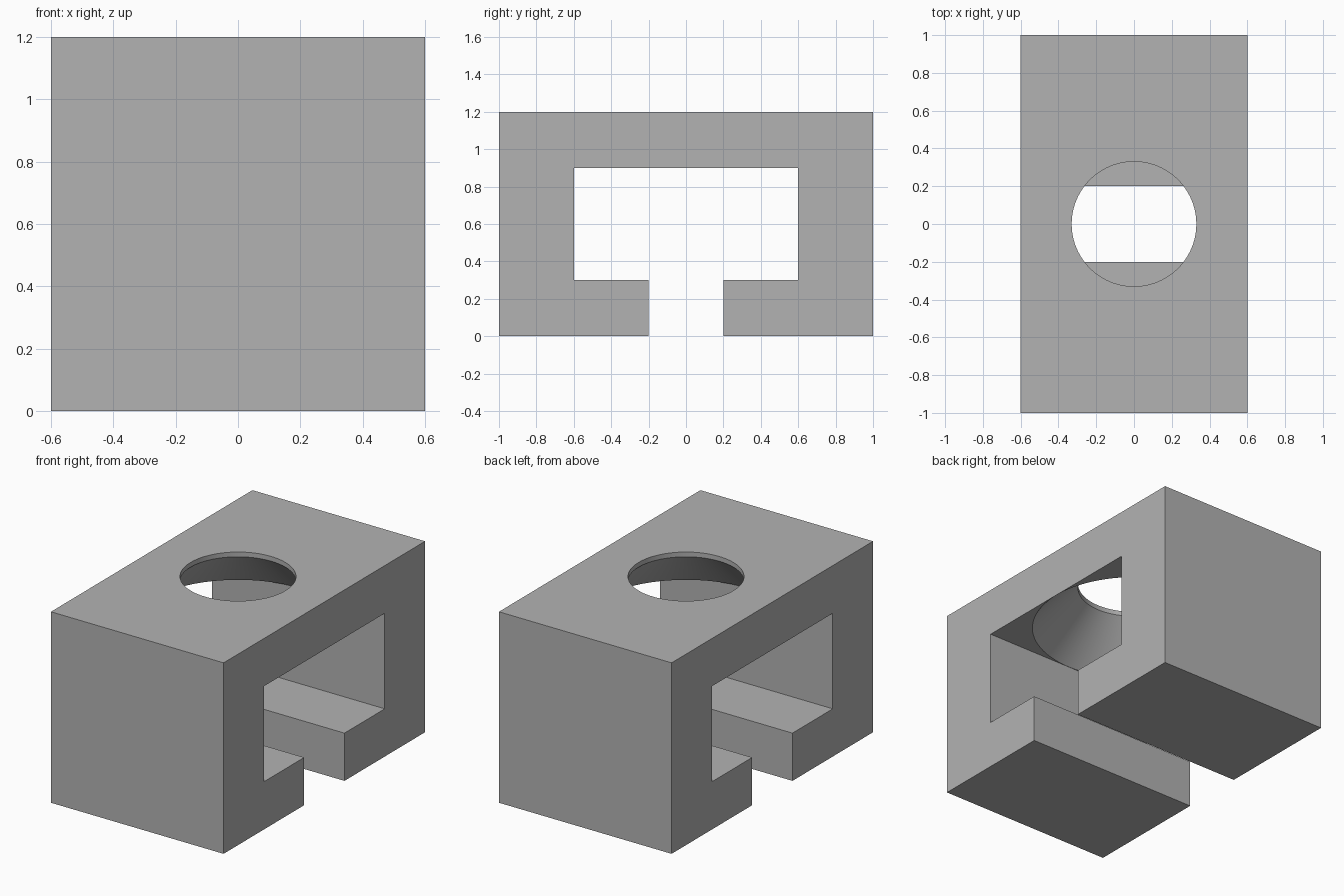
import bpy
import bmesh
import math
from mathutils import Vector, Matrix

cube = bpy.data.objects.get("Cube")
if cube:
    bpy.data.objects.remove(cube, do_unlink=True)

grey = bpy.data.materials.new("Plain grey")
grey.use_nodes = True
colour = (0.45, 0.45, 0.45, 1)
grey.diffuse_color = colour
grey.node_tree.nodes["Principled BSDF"].inputs["Base Color"].default_value = colour


def finish(name, bm):
    bmesh.ops.recalc_face_normals(bm, faces=bm.faces)
    mesh = bpy.data.meshes.new(name)
    bm.to_mesh(mesh)
    bm.free()
    mesh.materials.append(grey)
    obj = bpy.data.objects.new(name, mesh)
    bpy.context.collection.objects.link(obj)
    return obj


# Slotted rail body: mirrored half profile (y, z), extruded across x
half = [(0.2, 0), (1, 0), (1, 1.2)]
inner = [(0.6, 0.9), (0.6, 0.3), (0.2, 0.3)]
outline = half + [(-y, z) for y, z in reversed(half)]
outline += [(-y, z) for y, z in reversed(inner)] + inner
bm = bmesh.new()
face = bm.faces.new([bm.verts.new((-0.6, y, z)) for y, z in outline])
extruded = bmesh.ops.extrude_face_region(bm, geom=[face])["geom"]
bmesh.ops.translate(bm, vec=(1.2, 0, 0),
                    verts=[v for v in extruded if isinstance(v, bmesh.types.BMVert)])
body = finish("slotted_rail_body", bm)

# Hole cutter: short straight bore that flares out to the slot ceiling
rings = [(0.599, 0.8), (0.599, 0.9), (0.33, 1.17), (0.33, 1.3)]
segments = 96
bm = bmesh.new()
loops = []
for radius, z in rings:
    loops.append([bm.verts.new(Matrix.Rotation(math.tau * i / segments, 3, "Z")
                               @ Vector((radius, 0, z))) for i in range(segments)])
for low, high in zip(loops, loops[1:]):
    for i in range(segments):
        j = (i + 1) % segments
        bm.faces.new((low[i], low[j], high[j], high[i]))
bm.faces.new(loops[0])
bm.faces.new(loops[-1])
cutter = finish("hole_cutter", bm)
cutter.hide_render = True

# Cut the hole and smooth its walls
cut = body.modifiers.new("Flared hole", "BOOLEAN")
cut.operation = "DIFFERENCE"
cut.solver = "EXACT"
cut.object = cutter
bpy.ops.object.select_all(action="DESELECT")
body.select_set(True)
bpy.context.view_layer.objects.active = body
bpy.ops.object.modifier_apply(modifier=cut.name)
bpy.data.objects.remove(cutter, do_unlink=True)
bpy.ops.object.shade_smooth_by_angle(angle=math.radians(30))
